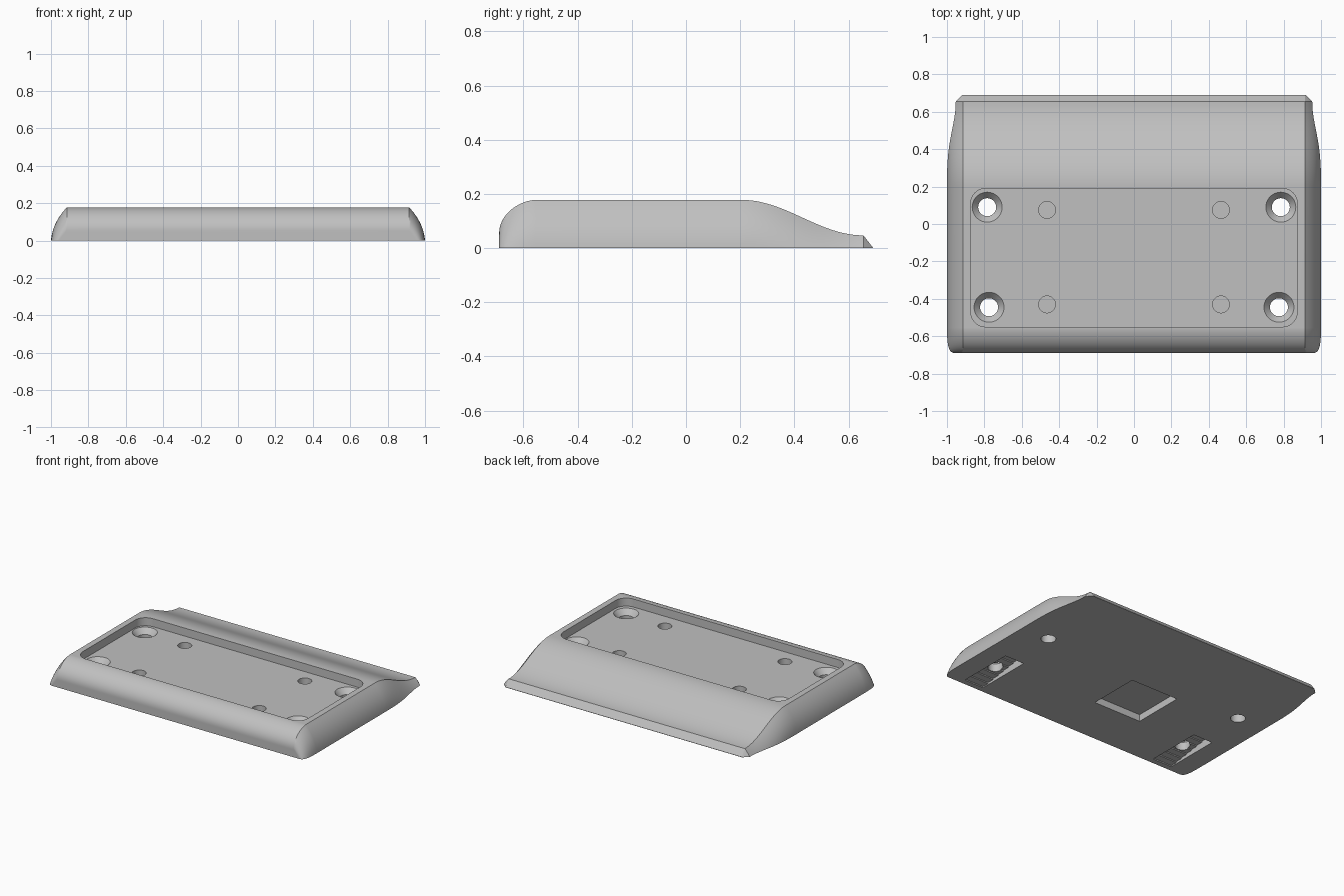
import bpy, bmesh, math

if "Cube" in bpy.data.objects:
    bpy.data.objects.remove(bpy.data.objects["Cube"])

grey = bpy.data.materials.new("plain grey")
grey.use_nodes = True
color = (0.53, 0.53, 0.53, 1)
grey.diffuse_color = color
grey.node_tree.nodes["Principled BSDF"].inputs["Base Color"].default_value = color


def loft(name, rings):
    """Skin closed rings of equal length and cap both ends."""
    bm = bmesh.new()
    loops = [[bm.verts.new(p) for p in ring] for ring in rings]
    n = len(loops[0])
    for a, b in zip(loops, loops[1:]):
        for i in range(n):
            j = (i + 1) % n
            bm.faces.new((a[i], a[j], b[j], b[i]))
    bm.faces.new(loops[0])
    bm.faces.new(loops[-1])
    bmesh.ops.recalc_face_normals(bm, faces=bm.faces)
    mesh = bpy.data.meshes.new(name)
    bm.to_mesh(mesh)
    bm.free()
    mesh.materials.append(grey)
    obj = bpy.data.objects.new(name, mesh)
    bpy.context.collection.objects.link(obj)
    return obj


def turned(x, y, profile, sides=40):
    """Round cutter from (radius, height) pairs."""
    turn = [math.tau * i / sides for i in range(sides)]
    return loft("round_cutter", [[(x + r * math.cos(a), y + r * math.sin(a), z)
                                  for a in turn] for r, z in profile])


def rounded_block(x0, x1, y0, y1, z0, z1, radius):
    """Upright block cutter with rounded corners."""
    pts = []
    corners = [(x1 - radius, y1 - radius), (x0 + radius, y1 - radius),
               (x0 + radius, y0 + radius), (x1 - radius, y0 + radius)]
    for q, (cx, cy) in enumerate(corners):
        for k in range(9):
            a = (q + k / 8) * math.pi / 2
            pts.append((cx + radius * math.cos(a), cy + radius * math.sin(a)))
    return loft("block_cutter", [[(x, y, z) for x, y in pts] for z in (z0, z1)])


def cut(body, cutter):
    cutter.hide_render = True
    mod = body.modifiers.new("cut", "BOOLEAN")
    mod.operation = "DIFFERENCE"
    mod.solver = "EXACT"
    mod.object = cutter
    bpy.context.view_layer.objects.active = body
    bpy.ops.object.modifier_apply(modifier=mod.name)
    bpy.data.objects.remove(cutter)


# Plate body: a bowed side section follows the height profile from front to back
TOP, FLOOR, EDGE = 0.178, 0.122, 0.915


def side_bulge(d):
    shape = lambda v: 1 - (1 - v / 0.22) ** 2.4
    return (1 - EDGE) * shape(d) / shape(TOP)


stations = []
for i in range(13):
    a = math.pi / 2 * i / 12
    stations.append((-0.555 - 0.135 * math.cos(a) ** 1.15, 0.055 + (TOP - 0.055) * math.sin(a)))
for i in range(25):
    t = i / 24
    stations.append((0.205 + 0.45 * t, 0.047 + (TOP - 0.047) * (1 + math.cos(math.pi * t)) / 2))
stations.append((0.69, 0.002))

rings = []
for y, height in stations:
    half = [(EDGE + side_bulge(height * k / 12), height * (1 - k / 12)) for k in range(13)]
    rings.append([(x, y, z) for x, z in half] + [(-x, y, z) for x, z in reversed(half)])
body = loft("mounting_plate", rings)

# Sunken tray on top
cut(body, rounded_block(-0.873, 0.873, -0.55, 0.19, FLOOR, 0.4, 0.08))

for side in (-1, 1):
    # Stepped finger ramps under the front screw holes
    steps, y0, y1, depth = 8, -0.65, -0.25, 0.06
    outline = [(y1, -0.1), (y0, -0.1)]
    for k in range(steps):
        z = depth * (k + 1) / steps
        outline += [(y0 + (y1 - y0) * k / steps, z), (y0 + (y1 - y0) * (k + 1) / steps, z)]
    cut(body, loft("ramp_cutter", [[(side * x, y, z) for y, z in outline]
                                   for x in (0.705, 0.855)]))
    # Countersunk screw holes
    for x, y in ((0.785, 0.09), (0.775, -0.445)):
        cut(body, turned(side * x, y, [(0.08, 0.15), (0.08, FLOOR), (0.048, 0.085), (0.048, -0.1)]))
    # Shallow round sockets
    for y in (0.075, -0.43):
        cut(body, turned(side * 0.465, y, [(0.045, 0.15), (0.045, 0.075)]))

# Square recess underneath
square = [(-0.33, -0.338), (0.04, -0.338), (0.04, 0.03), (-0.33, 0.03)]
cut(body, loft("square_cutter", [[(x, y, z) for x, y in square] for z in (-0.1, 0.048)]))

# Smooth curves with crisp edges
bpy.ops.object.select_all(action="DESELECT")
body.select_set(True)
bpy.context.view_layer.objects.active = body
bpy.ops.object.shade_smooth_by_angle(angle=math.radians(25))
weighted = body.modifiers.new("even shading", "WEIGHTED_NORMAL")
weighted.keep_sharp = True
